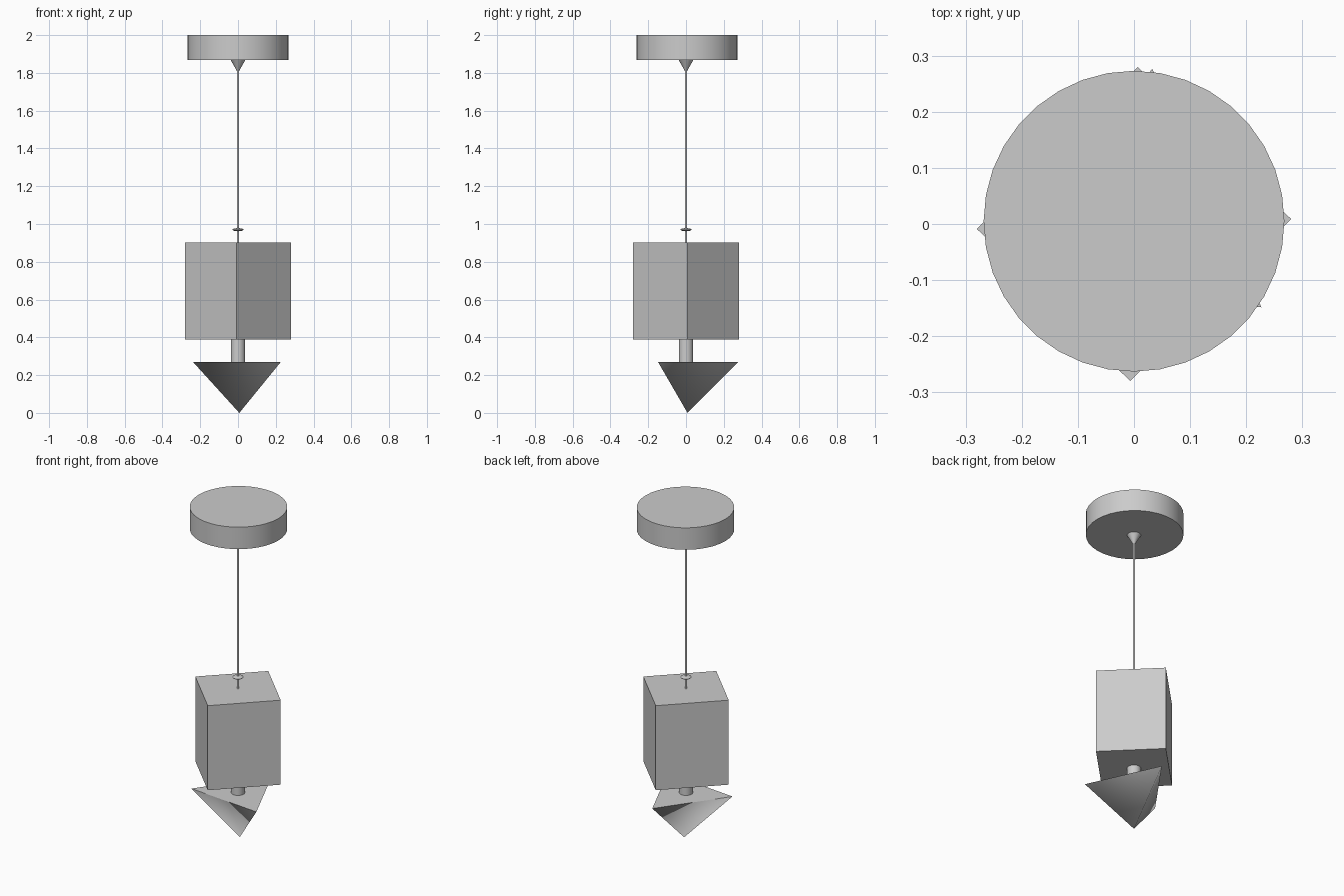
import bpy
from math import radians

if "Cube" in bpy.data.objects:
    bpy.data.objects.remove(bpy.data.objects["Cube"])


def frustum(name, r_low, r_high, z_low, z_high, sides=32, xy=(0, 0), turn=0):
    """Vertical cylinder, cone or tapered part with smooth sides and flat caps."""
    bpy.ops.mesh.primitive_cone_add(
        vertices=sides, radius1=r_low, radius2=r_high, depth=z_high - z_low,
        location=(xy[0], xy[1], (z_low + z_high) / 2), rotation=(0, 0, radians(turn)))
    ob = bpy.context.object
    ob.name = name
    for p in ob.data.polygons:
        p.use_smooth = abs(p.normal.z) < 0.99
    return ob


# Ceiling mount and the small cable grip below it
frustum("ceiling_canopy", 0.268, 0.268, 1.867, 2.0, 36, (0, 0.005))
frustum("cable_grip", 0.006, 0.038, 1.81, 1.867)

# Thin suspension cord
frustum("cord", 0.006, 0.006, 0.90, 1.83, 16)

# Lens-shaped bead on the cord
bpy.ops.mesh.primitive_uv_sphere_add(segments=24, ring_count=12, radius=1,
                                     location=(0, 0, 0.97))
bead = bpy.context.object
bead.name = "cord_bead"
bead.scale = (0.03, 0.03, 0.008)
bpy.ops.object.shade_smooth()

# Box shade, turned on its corner
bpy.ops.mesh.primitive_cube_add(size=1, location=(0, 0, 0.645),
                                rotation=(0, 0, radians(45.2)))
shade = bpy.context.object
shade.name = "box_shade"
shade.scale = (0.407, 0.385, 0.512)

# Lower stem
frustum("lower_stem", 0.038, 0.038, 0.27, 0.39)

# Three-sided pointed finial (first corner of the primitive lies on +y)
frustum("pointed_finial", 0, 0.27, 0.0, 0.27, 3, (0.007, 0.008), -5.4)
